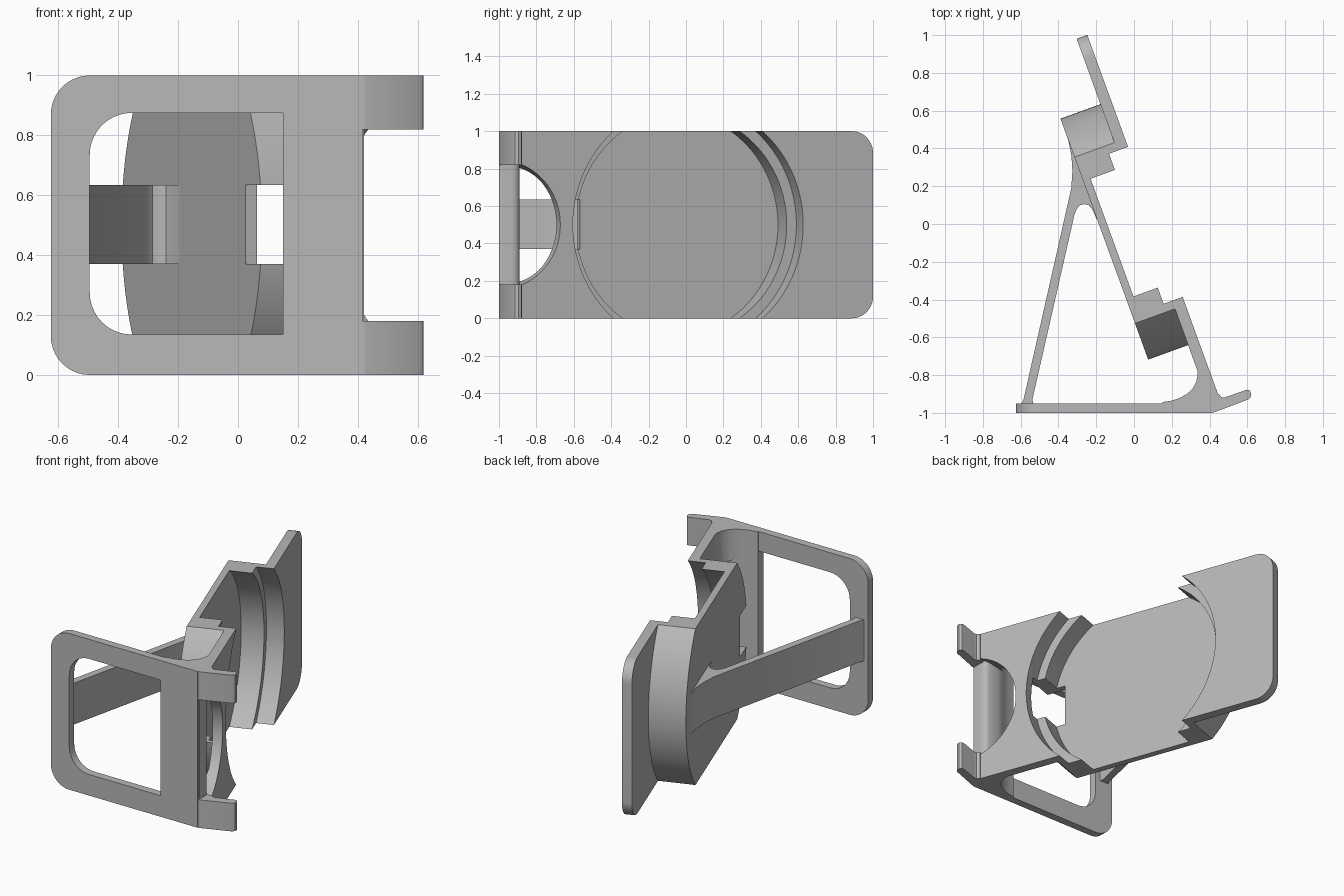
import bpy, bmesh, math
from mathutils import Matrix, Vector

cube = bpy.data.objects.get("Cube")
if cube:
    bpy.data.objects.remove(cube, do_unlink=True)

grey = bpy.data.materials.new("plain grey")
grey.use_nodes = True
grey.diffuse_color = (0.48, 0.48, 0.48, 1)
grey.node_tree.nodes["Principled BSDF"].inputs["Base Color"].default_value = (0.48, 0.48, 0.48, 1)

TILT = Matrix.Rotation(math.radians(20), 4, "Z")   # leaning back of the stand
MID = -0.028                                       # dish centre along the lean


def prism(name, pts, lo, hi, axis="Z", tilted=False):
    """Extrude a closed profile along an axis, optionally in the leaning frame."""
    place = {"X": lambda a, b, h: (h, a, b),
             "Y": lambda a, b, h: (a, h, b),
             "Z": lambda a, b, h: (a, b, h)}[axis]
    bm = bmesh.new()
    face = bm.faces.new([bm.verts.new(place(a, b, lo)) for a, b in pts])
    ext = bmesh.ops.extrude_face_region(bm, geom=[face])
    moved = [v for v in ext["geom"] if isinstance(v, bmesh.types.BMVert)]
    bmesh.ops.translate(bm, verts=moved, vec=place(0, 0, hi - lo))
    bmesh.ops.recalc_face_normals(bm, faces=bm.faces)
    if tilted:
        bm.transform(TILT)
    mesh = bpy.data.meshes.new(name)
    bm.to_mesh(mesh)
    bm.free()
    mesh.materials.append(grey)
    obj = bpy.data.objects.new(name, mesh)
    bpy.context.collection.objects.link(obj)
    return obj


def rounded(corners, steps=10):
    """Right-angled outline whose corners (a, b, radius) are rounded."""
    out = []
    for i, (a, b, r) in enumerate(corners):
        p = Vector((a, b))
        if not r:
            out.append(p)
            continue
        to_prev = (Vector(corners[i - 1][:2]) - p).normalized()
        to_next = (Vector(corners[(i + 1) % len(corners)][:2]) - p).normalized()
        for k in range(steps + 1):
            w = math.pi / 2 * k / steps
            out.append(p + r * (to_prev + to_next)
                       - r * (to_next * math.cos(w) + to_prev * math.sin(w)))
    return out


def rect(a0, b0, a1, b1):
    return [(a0, b0), (a1, b0), (a1, b1), (a0, b1)]


def disc(a, r, half=None, n=96):
    """Circle centred at mid height, or cut flat at the given half height."""
    if half is None:
        return [(a + r * math.cos(math.tau * k / n), 0.5 + r * math.sin(math.tau * k / n))
                for k in range(n)]
    w = math.asin(half / r)
    arc = [-w + 2 * w * k / 40 for k in range(41)]
    return [(a + s * r * math.cos(v), 0.5 + s * r * math.sin(v)) for s in (1, -1) for v in arc]


def combine(obj, other, op="DIFFERENCE"):
    other.hide_render = True
    mod = obj.modifiers.new(op, "BOOLEAN")
    mod.operation, mod.object, mod.solver = op, other, "EXACT"
    bpy.context.view_layer.objects.active = obj
    bpy.ops.object.modifier_apply(modifier=mod.name)


def discard(*objs):
    for o in objs:
        bpy.data.objects.remove(o, do_unlink=True)


# Leaning cradle: long front plate plus round housing
cradle = prism("cradle", rounded([(-1.02, 0, 0), (1.025, 0, 0.12), (1.025, 1, 0.12), (-1.02, 1, 0)]),
               0.05, 0.11, "X", True)
housing = prism("housing", disc(MID, 0.685, 0.5), -0.175, 0.1, "X", True)
combine(cradle, housing, "UNION")

# Stepped round recess and cable slot
deep = prism("deep_cutter", disc(MID, 0.6), -0.134, 0.3, "X", True)
wide = prism("wide_cutter", disc(MID, 0.655), 0.003, 0.3, "X", True)
slot = prism("slot_cutter", rect(-0.76, 0.37, -0.555, 0.635), -0.3, 0.05, "X", True)
for cutter in (deep, wide, slot):
    combine(cradle, cutter)

# Curved gusset between front plate and base
curve = [(0.15, -0.943), (0.2, -0.935), (0.24, -0.922), (0.28, -0.9), (0.31, -0.872),
         (0.33, -0.835), (0.337, -0.8), (0.335, -0.77)]
gusset = prism("gusset", curve + [(0.36, -0.79), (0.42, -0.95), (0.15, -0.96)], 0, 1)

# Round finger opening through plate and gusset
opening = prism("opening_cutter", disc(-1.1, 0.345), -0.5, 0.3, "X", True)
for part in (cradle, gusset):
    combine(part, opening)
discard(housing, deep, wide, slot, opening)

# Rounded bar left across the opening
bar = prism("opening_bar", curve[:3] + [(0.28, -0.9), (0.31, -0.893), (0.385, -0.89), (0.405, -0.897),
            (0.416, -0.912), (0.42, -0.93), (0.42, -0.99), (0.15, -0.99)], 0.17, 0.83)

# Base frame with window
base = prism("base_frame", rounded([(-0.625, 0, 0.13), (0.415, 0, 0), (0.415, 1, 0), (-0.625, 1, 0.13)]),
             -1, -0.95, "Y")
window = prism("window_cutter", rounded([(-0.495, 0.135, 0.14), (0.15, 0.135, 0), (0.15, 0.875, 0),
                                         (-0.495, 0.875, 0.14)]), -1.2, -0.8, "Y")
combine(base, window)
discard(window)

# Two lip tabs
lip = [(0.38, -0.99), (0.41, -1), (0.43, -0.995), (0.605, -0.929), (0.618, -0.915), (0.62, -0.895),
       (0.61, -0.879), (0.595, -0.878), (0.48, -0.918), (0.462, -0.917), (0.45, -0.9), (0.4, -0.92)]
for side, low in (("lower", 0), ("upper", 0.82)):
    prism(side + "_lip_tab", lip, low, low + 0.18)

# Rear strut flowing into the cradle back
strut = [(-0.6, -0.96), (-0.53, -0.96), (-0.538, -0.93), (-0.315, 0.05), (-0.303, 0.08), (-0.285, 0.1),
         (-0.262, 0.105), (-0.24, 0.1), (-0.222, 0.08), (-0.2, 0.03), (-0.17, 0.0), (-0.31, 0.42),
         (-0.365, 0.5), (-0.345, 0.43), (-0.331, 0.36), (-0.326, 0.28), (-0.332, 0.19), (-0.585, -0.93)]
prism("rear_strut", strut, 0.37, 0.635)

for obj in bpy.context.collection.objects:
    if obj.type == "MESH" and grey.name in obj.data.materials:
        bpy.ops.object.select_all(action="DESELECT")
        obj.select_set(True)
        bpy.context.view_layer.objects.active = obj
        bpy.ops.object.shade_smooth_by_angle(angle=math.radians(35))
